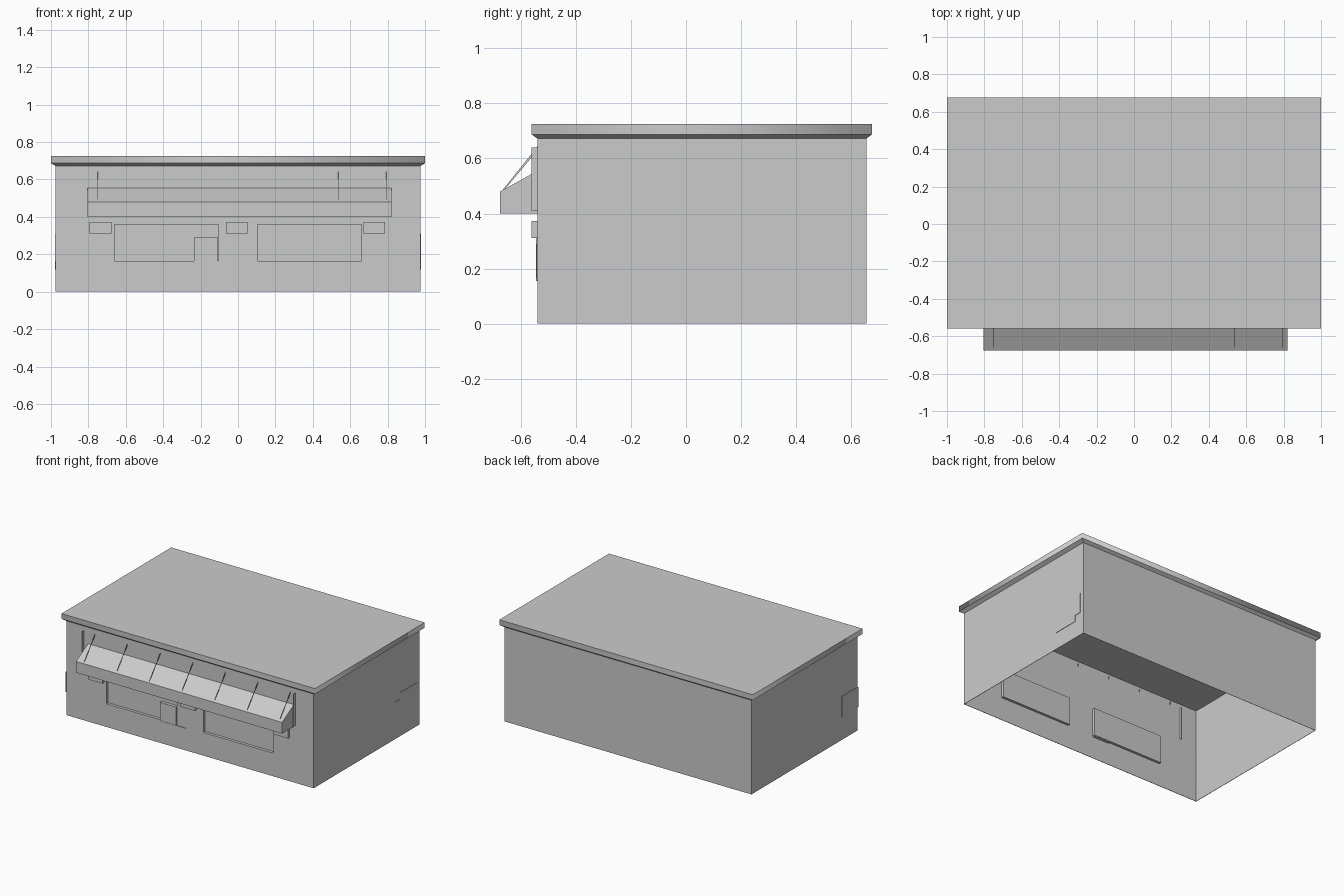
import bpy
import bmesh
from mathutils import Vector

cube = bpy.data.objects.get("Cube")
if cube:
    bpy.data.objects.remove(cube)

grey = bpy.data.materials.new("plain grey")
grey.use_nodes = True
COLOUR = (0.6, 0.6, 0.6, 1)
grey.diffuse_color = COLOUR
grey.node_tree.nodes["Principled BSDF"].inputs["Base Color"].default_value = COLOUR

# Main dimensions
WX, FRONT, BACK, WALL_TOP = 0.975, -0.54, 0.655, 0.675
WINDOW_DEPTH = 0.02


def finish(name, bm, thickness=0):
    mesh = bpy.data.meshes.new(name)
    bm.to_mesh(mesh)
    bm.free()
    mesh.materials.append(grey)
    obj = bpy.data.objects.new(name, mesh)
    bpy.context.collection.objects.link(obj)
    if thickness:
        mod = obj.modifiers.new("thickness", "SOLIDIFY")
        mod.thickness = thickness
        mod.offset = -1
    return obj


def quad(bm, *points):
    return bm.faces.new([bm.verts.new(p) for p in points])


def box(name, x, y, z):
    bm = bmesh.new()
    bmesh.ops.create_cube(bm, size=1)
    lo, hi = Vector((x[0], y[0], z[0])), Vector((x[1], y[1], z[1]))
    for v in bm.verts:
        v.co = (lo + hi) / 2 + v.co * (hi - lo)
    return finish(name, bm)


def prism(name, profile, x0, x1):
    """Extrude a y-z profile along x."""
    bm = bmesh.new()
    face = quad(bm, *[(x0, y, z) for y, z in profile])
    if x1 != x0:
        ext = bmesh.ops.extrude_face_region(bm, geom=[face])
        moved = [g for g in ext["geom"] if isinstance(g, bmesh.types.BMVert)]
        bmesh.ops.translate(bm, verts=moved, vec=(x1 - x0, 0, 0))
        bmesh.ops.recalc_face_normals(bm, faces=bm.faces)
    return finish(name, bm)


# Front wall: a grid of cells with the two window cells pushed inwards
bm = bmesh.new()
xs = [-WX, -0.66, -0.105, 0.105, 0.66, WX]
zs = [0, 0.165, 0.36, WALL_TOP]
windows = []
for i in range(len(xs) - 1):
    for k in range(len(zs) - 1):
        f = quad(bm, (xs[i], FRONT, zs[k]), (xs[i + 1], FRONT, zs[k]),
                 (xs[i + 1], FRONT, zs[k + 1]), (xs[i], FRONT, zs[k + 1]))
        if k == 1 and i in (1, 3):
            windows.append(f)
bmesh.ops.remove_doubles(bm, verts=bm.verts, dist=1e-5)
for f in windows:
    ext = bmesh.ops.extrude_face_region(bm, geom=[f])
    moved = [g for g in ext["geom"] if isinstance(g, bmesh.types.BMVert)]
    bmesh.ops.translate(bm, verts=moved, vec=(0, WINDOW_DEPTH, 0))
    if f.is_valid:
        bmesh.ops.delete(bm, geom=[f], context="FACES_ONLY")
finish("front_wall", bm, 0.003)

# Side and back walls, open underneath
bm = bmesh.new()
plan = [(WX, FRONT), (WX, BACK), (-WX, BACK), (-WX, FRONT)]
for (xa, ya), (xb, yb) in zip(plan, plan[1:]):
    quad(bm, (xa, ya, 0), (xb, yb, 0), (xb, yb, WALL_TOP), (xa, ya, WALL_TOP))
bmesh.ops.remove_doubles(bm, verts=bm.verts, dist=1e-5)
finish("side_and_back_walls", bm, 0.003)

# Roof slab with a flared underside and softly shaded fascia corners
bm = bmesh.new()
loops = []
for grow, z in ((0, 0.672), (0.025, 0.687), (0.025, 0.725)):
    gy = grow * 0.8
    loops.append([bm.verts.new(p) for p in (
        (-WX - grow, FRONT - gy, z), (WX + grow, FRONT - gy, z),
        (WX + grow, BACK + gy, z), (-WX - grow, BACK + gy, z))])
for level in (0, 1):
    a, b = loops[level], loops[level + 1]
    for i in range(4):
        j = (i + 1) % 4
        f = bm.faces.new((a[i], a[j], b[j], b[i]))
        f.smooth = level == 1
bm.faces.new(loops[2])
bm.faces.new(loops[0][::-1])
for e in bm.edges:
    if abs(e.verts[0].co.z - e.verts[1].co.z) < 1e-5:
        e.smooth = False
finish("roof", bm)

# Narrow ledge under the ceiling behind the front wall
bm = bmesh.new()
quad(bm, (-WX, FRONT, 0.67), (WX, FRONT, 0.67), (WX, -0.3, 0.67), (-WX, -0.3, 0.67))
finish("ceiling_ledge", bm)

# Awning with its hanging straps and end plates
prism("awning", [(-0.675, 0.4), (-0.675, 0.48), (FRONT, 0.555), (FRONT, 0.4)],
      -0.805, 0.82)
for i in range(7):
    x = -0.75 + 0.257 * i
    prism(f"awning_strap_{i + 1}",
          [(-0.67, 0.48), (-0.53, 0.655), (-0.53, 0.64), (-0.66, 0.485)], x, x + 0.001)
for name, x in (("right", -0.838), ("left", 0.828)):
    box(f"awning_plate_{name}", (x, x + 0.002), (-0.561, -0.52), (0.41, 0.64))

# Small wall boxes beneath the awning
for i, x in enumerate((-0.793, -0.065, 0.67)):
    box(f"wall_box_{i + 1}", (x, x + 0.116), (-0.56, FRONT), (0.312, 0.373))

# Overlapping sheets on the front wall and window
box("front_sheet", (-0.235, -0.108), (-0.543, -0.521), (0.157, 0.29))
box("front_sheet_foot", (-0.235, -0.04), (-0.545, FRONT), (0.155, 0.16))

# Notched sheets on the side walls
step = 0.003
for i, (y, z) in enumerate((((0.38, 0.575), (0.12, 0.265)), ((0.43, 0.627), (0.165, 0.31)))):
    box(f"left_sheet_{i + 1}", (WX, WX + step), y, z)
for i, (y, z) in enumerate((((-0.545, -0.36), (0.165, 0.31)), ((-0.5, -0.43), (0.12, 0.165)))):
    box(f"right_sheet_{i + 1}", (-WX - step, -WX), y, z)
